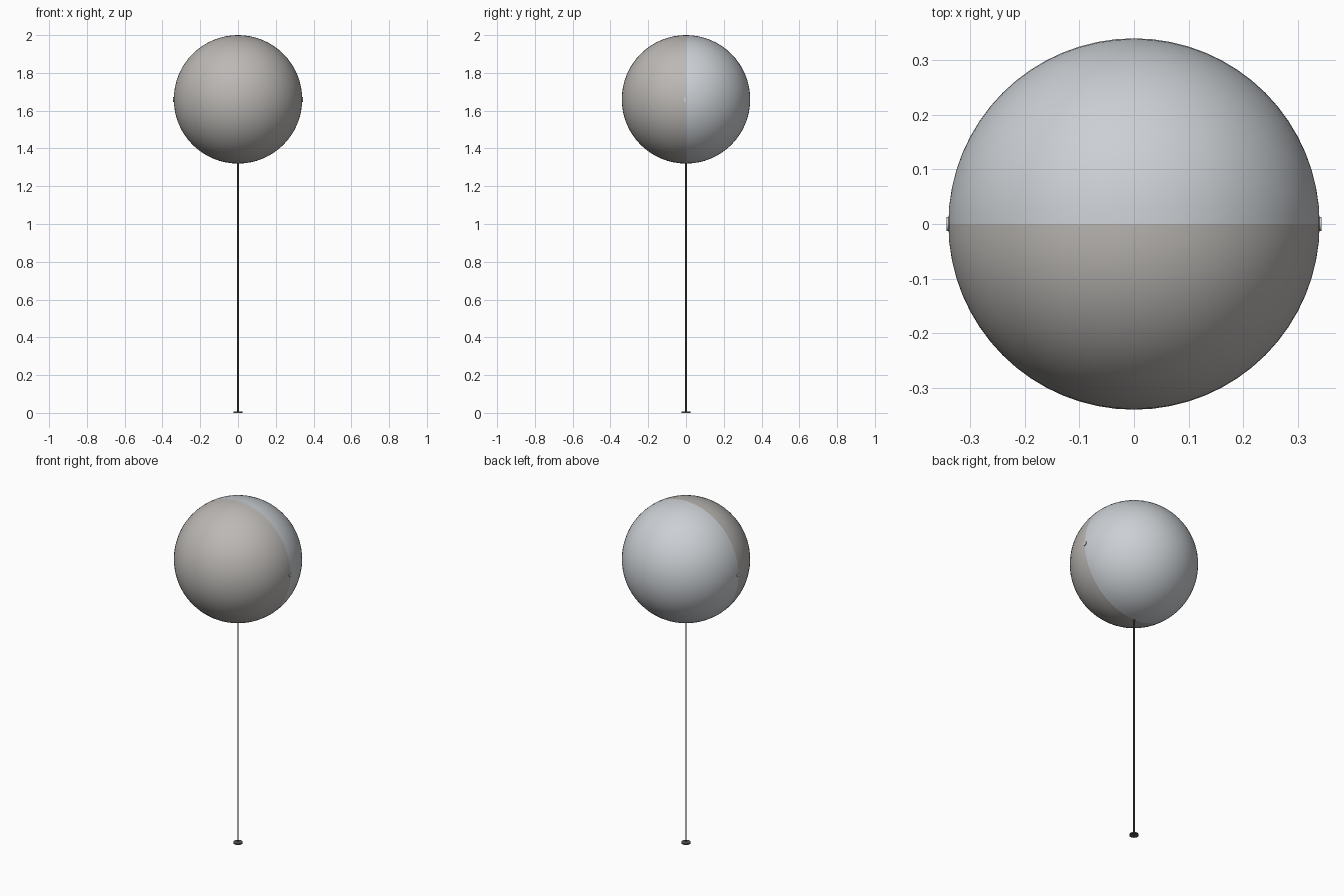
import bpy, bmesh
from math import pi
from mathutils import Matrix, Vector

if "Cube" in bpy.data.objects:
    bpy.data.objects.remove(bpy.data.objects["Cube"])

R, CZ = 0.34, 1.66


def material(name, rgb):
    m = bpy.data.materials.new(name)
    m.diffuse_color = (*rgb, 1)
    m.use_nodes = True
    m.node_tree.nodes["Principled BSDF"].inputs["Base Color"].default_value = m.diffuse_color
    return m


def add_object(name, bm, mat):
    me = bpy.data.meshes.new(name)
    bm.to_mesh(me)
    bm.free()
    ob = bpy.data.objects.new(name, me)
    bpy.context.collection.objects.link(ob)
    me.materials.append(mat)
    bpy.ops.object.select_all(action='DESELECT')
    ob.select_set(True)
    bpy.context.view_layer.objects.active = ob
    bpy.ops.object.shade_smooth_by_angle(angle=pi / 6)
    return ob


def half_ball(name, side, mat):
    # sphere with its poles on the x axis, cut along y = 0
    bm = bmesh.new()
    bmesh.ops.create_uvsphere(bm, u_segments=64, v_segments=32, radius=R,
                              matrix=Matrix.Translation((0, 0, CZ)) @ Matrix.Rotation(pi / 2, 4, 'Y'))
    bmesh.ops.bisect_plane(bm, geom=bm.verts[:] + bm.edges[:] + bm.faces[:], dist=1e-5,
                           plane_co=(0, 0, 0), plane_no=(0, -side, 0), clear_outer=True)
    return add_object(name, bm, mat)


def cylinder(name, radius, depth, centre, mat, rot=Matrix(), sides=24):
    bm = bmesh.new()
    bmesh.ops.create_cone(bm, cap_ends=True, segments=sides, radius1=radius, radius2=radius,
                          depth=depth, matrix=Matrix.Translation(Vector(centre)) @ rot)
    return add_object(name, bm, mat)


warm = material("warm_grey", (0.50, 0.48, 0.46))
cool = material("cool_grey", (0.60, 0.63, 0.66))
light = material("light_grey", (0.8, 0.8, 0.8))
dark = material("dark_grey", (0.1, 0.1, 0.1))

# two halves of the ball
half_ball("front_half_ball", -1, warm)
half_ball("back_half_ball", 1, cool)

# small pins on the seam at both sides
for side, label in ((1, "right"), (-1, "left")):
    cylinder(label + "_pin", 0.013, 0.006, (side * R, 0, CZ), light,
             Matrix.Rotation(pi / 2, 4, 'Y'))

# thin stem and small foot disc
cylinder("stem", 0.004, CZ - R + 0.01, (0, 0, (CZ - R + 0.01) / 2), dark, sides=16)
cylinder("foot_disc", 0.025, 0.007, (0, 0, 0.0035), dark)
